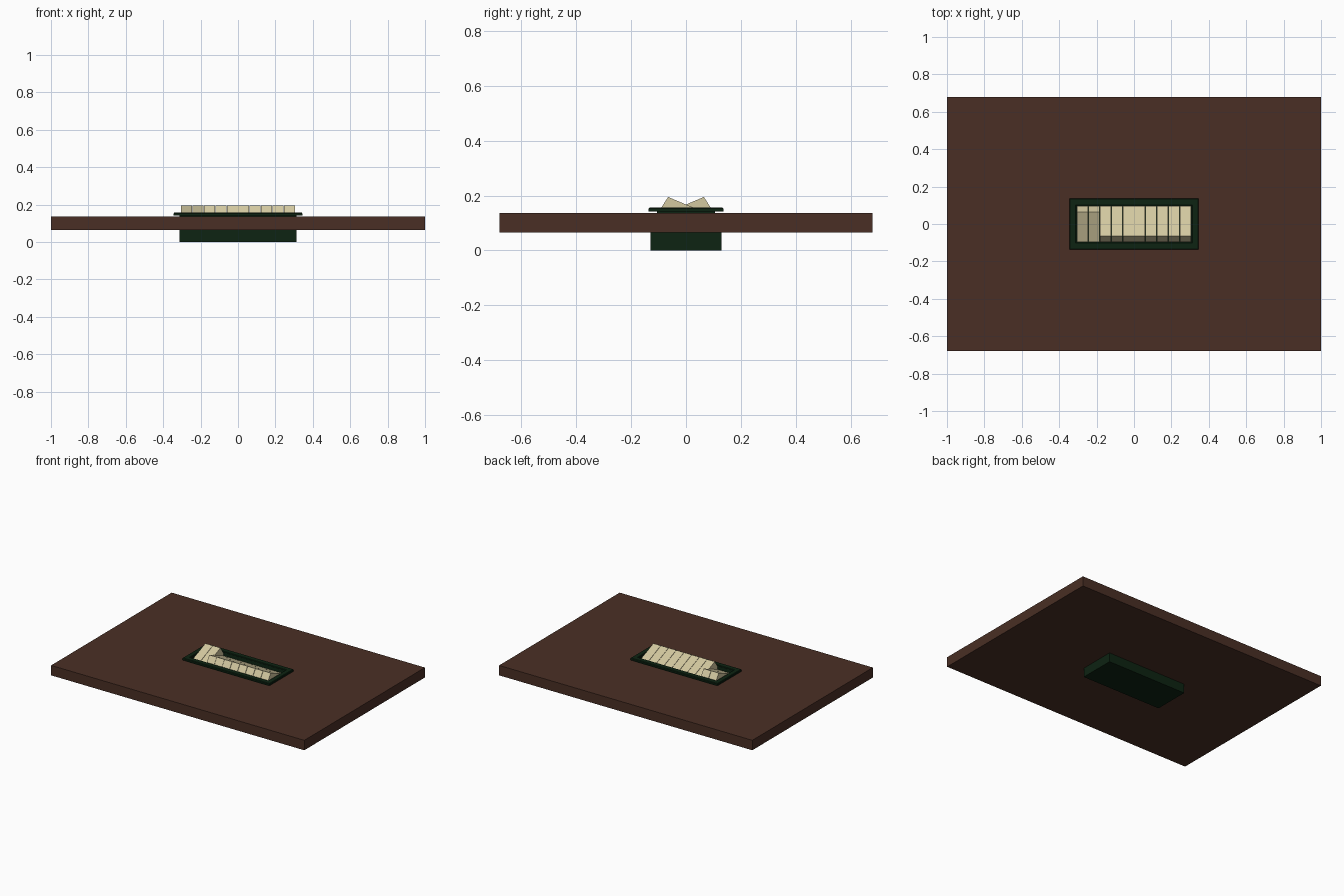
import bpy
import bmesh

cube = bpy.data.objects.get("Cube")
if cube:
    bpy.data.objects.remove(cube, do_unlink=True)


def make_material(name, color):
    mat = bpy.data.materials.new(name)
    mat.use_nodes = True
    mat.diffuse_color = (*color, 1)
    mat.node_tree.nodes["Principled BSDF"].inputs["Base Color"].default_value = (*color, 1)
    return mat


wood = make_material("dark brown wood", (0.068, 0.028, 0.018))
green = make_material("dark green", (0.004, 0.017, 0.006))
cream = make_material("cream", (0.65, 0.58, 0.35))


def finish(name, bm, mat):
    bmesh.ops.recalc_face_normals(bm, faces=bm.faces)
    mesh = bpy.data.meshes.new(name)
    bm.to_mesh(mesh)
    bm.free()
    mesh.materials.append(mat)
    obj = bpy.data.objects.new(name, mesh)
    bpy.context.collection.objects.link(obj)
    return obj


def rect_loft(name, sections, mat, closed):
    """Joins rectangles (half x, half y, z); a closed loft is a ring."""
    bm = bmesh.new()
    loops = [[bm.verts.new((sx * hx, sy * hy, z))
              for sx, sy in ((-1, -1), (1, -1), (1, 1), (-1, 1))]
             for hx, hy, z in sections]
    pairs = list(zip(loops, loops[1:]))
    if closed:
        pairs.append((loops[-1], loops[0]))
    else:
        bm.faces.new(loops[0])
        bm.faces.new(loops[-1])
    for a, b in pairs:
        for i in range(4):
            j = (i + 1) % 4
            bm.faces.new((a[i], a[j], b[j], b[i]))
    return finish(name, bm, mat)


# Table slab with a rectangular opening
rect_loft("table_top", [(1, 0.68, 0.065), (1, 0.68, 0.136),
                        (0.314, 0.129, 0.136), (0.314, 0.129, 0.065)], wood, True)

# Open tray through the slab, with a narrower collar that carries the rim
rect_loft("switch_box", [(0.314, 0.129, 0), (0.314, 0.129, 0.136),
                         (0.312, 0.106, 0.136), (0.312, 0.106, 0.15),
                         (0.307, 0.098, 0.15), (0.307, 0.098, 0.02)], green, False)

# Raised rim with chamfered edges
rect_loft("panel_frame", [(0.344, 0.136, 0.142), (0.344, 0.136, 0.153),
                          (0.341, 0.133, 0.157), (0.312, 0.102, 0.157),
                          (0.309, 0.099, 0.154), (0.309, 0.099, 0.142)], green, True)

# Row of rocker switches, the first two tipped the other way
ROCKER = [(-0.065, 0.195), (0.096, 0.127), (0.08, 0.1), (-0.097, 0.1), (-0.097, 0.146)]
COUNT, PITCH, HALF = 10, 0.061, 0.0294
for n in range(COUNT):
    x = (n - (COUNT - 1) / 2) * PITCH
    tip = -1 if n < 2 else 1
    bm = bmesh.new()
    left, right = ([bm.verts.new((x + dx, tip * y, z)) for y, z in ROCKER]
                   for dx in (-HALF, HALF))
    bm.faces.new(left)
    bm.faces.new(right)
    for i in range(len(ROCKER)):
        j = (i + 1) % len(ROCKER)
        bm.faces.new((left[i], left[j], right[j], right[i]))
    finish(f"rocker_switch_{n + 1}", bm, cream)
